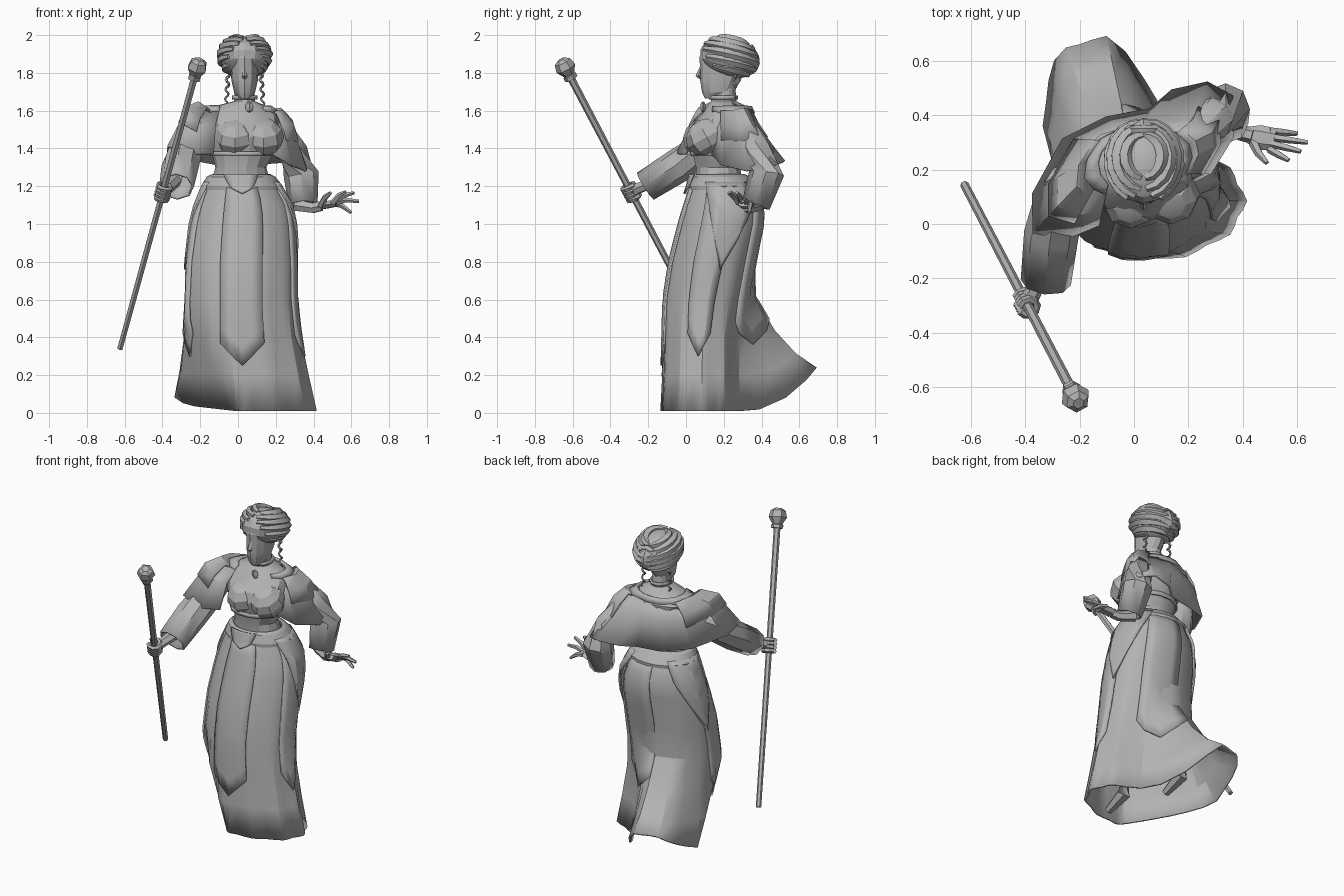
import bpy, bmesh
from math import sin, cos, pi, tau, radians
from mathutils import Vector, Matrix

cube = bpy.data.objects.get("Cube")
if cube:
    bpy.data.objects.remove(cube)

grey = bpy.data.materials.new("stone_grey")
grey.use_nodes = True
grey.diffuse_color = (0.45, 0.45, 0.45, 1)
grey.node_tree.nodes["Principled BSDF"].inputs["Base Color"].default_value = grey.diffuse_color


def finish(name, bm, thick=0, angle=22):
    bmesh.ops.recalc_face_normals(bm, faces=bm.faces)
    mesh = bpy.data.meshes.new(name)
    bm.to_mesh(mesh)
    bm.free()
    mesh.materials.append(grey)
    mesh.polygons.foreach_set("use_smooth", [True] * len(mesh.polygons))
    mesh.set_sharp_from_angle(angle=radians(angle))
    obj = bpy.data.objects.new(name, mesh)
    bpy.context.collection.objects.link(obj)
    if thick:
        mod = obj.modifiers.new("thickness", "SOLIDIFY")
        mod.thickness = thick
        mod.offset = 0


def loft(name, rows, closed=True, cap=True, thick=0, angle=22):
    """Skin a list of point rows with quads."""
    bm = bmesh.new()
    verts = [[bm.verts.new(p) for p in row] for row in rows]
    n = len(rows[0])
    for low, high in zip(verts, verts[1:]):
        for i in range(n if closed else n - 1):
            j = (i + 1) % n
            bm.faces.new((low[i], low[j], high[j], high[i]))
    if closed and cap:
        bm.faces.new(verts[0])
        bm.faces.new(verts[-1])
    finish(name, bm, thick, angle)


def sweep(name, path, radii, sides=6, flat=1.0, cap=True, thick=0):
    """Tube along a path, one radius or one per point."""
    pts = [Vector(p) for p in path]
    if not isinstance(radii, (list, tuple)):
        radii = [radii] * len(pts)
    rows = []
    for i, p in enumerate(pts):
        d = (pts[min(i + 1, len(pts) - 1)] - pts[max(i - 1, 0)]).normalized()
        ref = Vector((0, 0, 1)) if abs(d.z) < 0.9 else Vector((0, 1, 0))
        u = d.cross(ref).normalized()
        v = u.cross(d)
        rows.append([p + radii[i] * (u * cos(tau * k / sides) + v * flat * sin(tau * k / sides))
                     for k in range(sides)])
    loft(name, rows, cap=cap, thick=thick, angle=35)


def blob(name, centre, size, tilt=0, segs=10, rings=6):
    bm = bmesh.new()
    mat = Matrix.Translation(centre) @ Matrix.Rotation(tilt, 4, "X") @ Matrix.Diagonal((*size, 1))
    bmesh.ops.create_uvsphere(bm, u_segments=segs, v_segments=rings, radius=1, matrix=mat)
    finish(name, bm)


def box_ring(x0, x1, y0, y1, z, sides=14):
    return [((x0 + x1) / 2 + (x1 - x0) / 2 * cos(tau * i / sides),
             (y0 + y1) / 2 + (y1 - y0) / 2 * sin(tau * i / sides), z) for i in range(sides)]


# Skirt: z, left, right, front, back extents
SKIRT = [(0.01, -.34, .40, -.13, .30), (0.2, -.31, .36, -.12, .29), (0.4, -.28, .32, -.115, .29),
         (0.6, -.27, .30, -.11, .32), (0.8, -.265, .30, -.08, .36), (1.0, -.24, .29, -.03, .40),
         (1.1, -.215, .27, 0, .40), (1.2, -.175, .215, .035, .36), (1.26, -.14, .17, .05, .31)]


def skirt_point(a, z, off=0.0):
    for lo, hi in zip(SKIRT, SKIRT[1:]):
        if z <= hi[0]:
            break
    t = (z - lo[0]) / (hi[0] - lo[0])
    x0, x1, y0, y1 = (p + (q - p) * t for p, q in zip(lo[1:], hi[1:]))
    a %= tau
    fold = 1 + 0.03 * cos(11 * a) * (1 - z / 1.26)
    x = (x0 + x1) / 2 + ((x1 - x0) / 2 * fold + off) * cos(a)
    y = (y0 + y1) / 2 + ((y1 - y0) / 2 * fold + off) * sin(a)
    # train lifted out at the back
    turn = (a - 1.84) * (1.35 if a > 1.84 else 2.5)
    k = min(1, 1.08 * cos(turn)) * max(0, 1 - z / 0.65) if abs(turn) < pi / 2 else 0
    x, y, z = x - 0.08 * k, y + 0.39 * k ** 0.85, z + 0.23 * k * k
    # cloth swept back on the right side, towards the hem
    short = -0.055 - 0.15 * min(1, z / 0.55) - off - (0.826 * x + 0.565 * y)
    if short > 0:
        x, y = x + 0.75 * short, y + 0.51 * short
    return (x, y, z + max(0, -x) * 0.12 * max(0, 1 - z / 0.3))


loft("skirt", [[skirt_point(tau * i / 44, row[0]) for i in range(44)] for row in SKIRT],
     cap=False, thick=0.012)


def panel(name, centre, half_top, half_low, top, tip, point=0.12, off=0.01):
    rows = []
    for j in range(11):
        v = j / 10
        half = half_top + (half_low - half_top) * v
        rows.append([skirt_point(centre + u * half, top + (tip + abs(u) * point - top) * v, off)
                     for u in (-1, -.5, 0, .5, 1)])
    loft(name, rows, closed=False, thick=0.012)


# Hanging cloth panels and sash
panel("front_panel", -pi / 2, 0.4, 0.38, 1.22, 0.25)
panel("back_panel", radians(75), 0.45, 0.4, 1.22, 0.36)
for side, mid, s in (("left", 0, 1), ("right", pi, -1)):
    panel(side + "_long_panel", mid - 0.1 * s, 0.4, 0.28, 1.2, 0.3)
    panel(side + "_short_panel", mid + 0.2 * s, 0.75, 0.5, 1.22, 0.76, 0.3, 0.018)
loft("sash", [[skirt_point(tau * i / 20, z, o) for i in range(20)]
              for z, o in ((1.18, .012), (1.2, .022), (1.25, .02), (1.26, .008))], cap=False)
panel("waist_clasp", -pi / 2, 0.5, 0.25, 1.26, 1.16, 0.03, 0.03)

# Feet under the hem
for name, x, y, z in (("left_foot", 0.13, 0.0, 0.04), ("right_foot", -0.06, 0.3, 0.1)):
    sweep(name, [(x, y + .08, z + .2), (x, y + .06, z + .05), (x, y - .08, z)], [.04, .045, .025])

# Torso and neck
TORSO = [(-.14, .17, .05, .30, 1.22), (-.12, .15, .05, .29, 1.3), (-.14, .19, .03, .32, 1.38),
         (-.17, .22, .01, .35, 1.46), (-.18, .22, .025, .36, 1.52), (-.20, .21, .08, .36, 1.58),
         (-.12, .15, .11, .32, 1.625), (-.02, .09, .13, .27, 1.65), (-.015, .085, .14, .26, 1.74)]
loft("torso", [box_ring(*row) for row in TORSO])
# Bodice cups, mostly sunk into the torso
for name, x, y in (("right_bodice_cup", -0.015, 0.095), ("left_bodice_cup", 0.135, 0.11)):
    blob(name, (x, y, 1.46), (0.11, 0.115, 0.1), 0.5, 8, 6)
loft("corset_edge", [box_ring(-.145, .19, .025, .32, z) for z in (1.36, 1.385)], cap=False, thick=.012)
loft("choker", [box_ring(-.028, .098, .122, .275, z, 10) for z in (1.66, 1.68)], cap=False, thick=.01)
blob("pendant", (0.06, 0.09, 1.62), (0.022, 0.015, 0.03), 0, 4, 4)

# Shoulder cape, open at the front
HEM = [(-.13, .0, 1.37), (-.25, -.05, 1.37), (-.37, -.03, 1.41), (-.37, .11, 1.38),
       (-.26, .31, 1.34), (-.1, .39, 1.31), (.06, .42, 1.31), (.14, .49, 1.32),
       (.27, .52, 1.33), (.36, .47, 1.31), (.36, .32, 1.28), (.28, .19, 1.31), (.18, .14, 1.37)]
collar, shoulder, hem = [], [], [Vector(p) for p in HEM]
for i, p in enumerate(hem):
    a = radians(220 - 260 * i / (len(hem) - 1))
    neck = Vector((0.02 + 0.15 * cos(a), 0.22 + 0.12 * sin(a), 1.61))
    collar.append(neck)
    lift = 0.1 if i in (2, 3, 9, 10) else 0.07
    back = 0.06 if i in (7, 8, 9) else 0
    shoulder.append(neck.lerp(p, 0.62) + Vector((0, -back, lift)))
loft("shoulder_cape", [collar, shoulder, hem], closed=False, thick=0.014)
loft("cape_collar", [[p + Vector((0, 0, .01)) for p in collar],
                     [p.lerp(q, .35) + Vector((0, 0, .015)) for p, q in zip(collar, shoulder)]],
     closed=False, thick=0.02)


def shoulder_pad(name, first, last):
    """Angular cap lying over one shoulder of the cape."""
    up = Vector((0, 0, 0.024))
    rows = [[collar[i].lerp(shoulder[i], .25) for i in range(first, last)],
            [collar[i].lerp(shoulder[i], .55) + up * 1.9 for i in range(first, last)],
            [shoulder[i] + up for i in range(first, last)],
            [shoulder[i].lerp(hem[i], .35) + up * .5 for i in range(first, last)]]
    loft(name, rows, closed=False, thick=0.016)


shoulder_pad("right_shoulder_pad", 1, 5)
shoulder_pad("left_shoulder_pad", 8, 12)

# Sleeves
sweep("right_sleeve", [(-.23, .17, 1.5), (-.28, .06, 1.38), (-.305, -.04, 1.31), (-.325, -.215, 1.2)],
      [.07, .09, .095, .087], 8, 0.9, cap=False, thick=0.012)
sweep("left_sleeve", [(.22, .32, 1.5), (.29, .39, 1.38), (.335, .425, 1.26), (.345, .37, 1.1)],
      [.06, .075, .088, .07], 8, cap=False, thick=0.012)

# Staff with faceted knob
foot, head = Vector((-.625, .145, .34)), Vector((-.21, -.65, 1.85))
axis = (head - foot).normalized()
sweep("staff", [foot, head - axis * 0.08], [.016, .02], 6)
sweep("staff_knob", [head + axis * d for d in (-.095, -.075, -.07, -.03, .01, .025)],
      [.036, .036, .03, .055, .045, .022], 6)

# Right hand gripping the staff
grip = foot + axis * ((1.17 - foot.z) / axis.z)
sweep("right_wrist", [(-.33, -.15, 1.23), (-.37, -.25, 1.19), grip], [.035, .03, .038])
side = axis.cross(Vector((0, 0, 1))).normalized()
across = axis.cross(side)
for k in range(4):
    centre = grip + axis * (0.022 * k - 0.035)
    sweep("right_finger_%d" % (k + 1),
          [centre + 0.034 * (side * cos(a) + across * sin(a))
           for a in [tau * n / 9 for n in range(9)]], 0.014, 5)

# Left hand held open
sweep("left_wrist", [(.31, .38, 1.1), (.4, .335, 1.085), (.44, .325, 1.095)], [.035, .03, .03])
sweep("left_palm", [(.42, .33, 1.09), (.46, .32, 1.1), (.52, .31, 1.11)], [.03, .045, .042], 6, 0.5)
for k, (tip_x, tip_z) in enumerate(((.57, 1.17), (.615, 1.165), (.64, 1.12), (.6, 1.06))):
    tip = Vector((tip_x, 0.235 + 0.033 * k, tip_z))
    base = Vector((.5, 0.275 + 0.023 * k, 1.11))
    sweep("left_finger_%d" % (k + 1), [base, base.lerp(tip, .5) + Vector((0, 0, .012)), tip],
          [.015, .014, .009], 5)
sweep("left_thumb", [(.44, .3, 1.1), (.46, .26, 1.14), (.49, .225, 1.165)], [.019, .016, .009], 5)

# Head and face
FACE = [(.005, .065, .1, .2, 1.665), (-.02, .09, .085, .25, 1.695), (-.035, .105, .075, .29, 1.76),
        (-.04, .11, .075, .31, 1.83), (-.04, .11, .07, .31, 1.88), (-.02, .09, .1, .28, 1.94)]
loft("head", [box_ring(*row, 12) for row in FACE])
sweep("nose", [(.035, .08, 1.83), (.035, .065, 1.785), (.035, .085, 1.765)], [.008, .015, .006], 4)

# Swept hair: cap, wrapped strands, bun and hanging curls
tilt = Matrix.Rotation(radians(-16), 3, "X")
crown = Vector((.035, .225, 1.88))
blob("hair_cap", crown, (.134, .155, .108), radians(-16), 14, 8)
for s, label in ((1, "left"), (-1, "right")):
    for k, lift in enumerate((-.6, -.25, .1, .4, .65, .85)):
        ring = (1 - lift * lift) ** 0.5
        start = 0.1 + max(0, 0.6 - lift) * 0.75
        path = []
        for n in range(9):
            a = -pi / 2 + s * (start + (pi - start) * n / 8)
            wave = lift + 0.12 * sin(pi * n / 8)
            path.append(crown + tilt @ Vector((.127 * ring * cos(a), .155 * ring * sin(a), .1 * wave)))
        sweep("%s_hair_strand_%d" % (label, k + 1), path,
              [.013 + .013 * sin(pi * n / 8) for n in range(9)], 5)
    sweep(label + "_curl", [(.035 + s * (.088 + .0005 * n) + .009 * cos(n * 1.1),
                             .255 + .009 * sin(n * 1.1), 1.79 - .009 * n) for n in range(20)],
          [.009 - .0002 * n for n in range(20)], 5)
blob("hair_bun", (.035, .325, 1.87), (.08, .065, .08), 0.3, 8, 6)
sweep("bun_wrap", [(.035 + .066 * cos(a), .345, 1.87 + .062 * sin(a))
                   for a in [tau * n / 12 for n in range(13)]], .02, 5)
